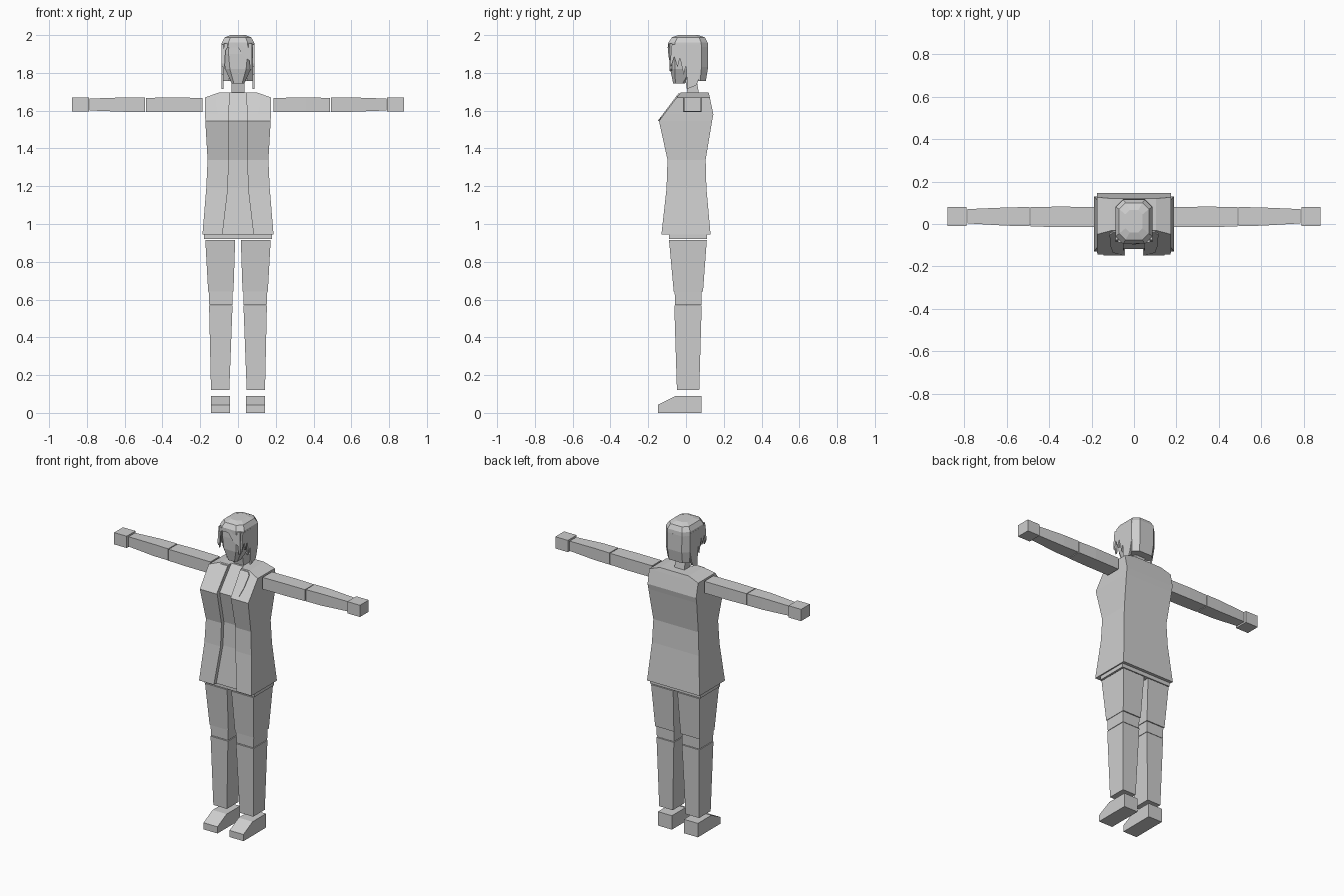
import bpy, bmesh

grey = bpy.data.materials.new("plain grey")
grey.diffuse_color = (0.62, 0.62, 0.62, 1)


def loft(name, rings):
    """Solid skinned through rings that share a point count."""
    bm = bmesh.new()
    loops = [[bm.verts.new(p) for p in ring] for ring in rings]
    n = len(loops[0])
    for a, b in zip(loops, loops[1:]):
        for i in range(n):
            j = (i + 1) % n
            bm.faces.new((a[i], a[j], b[j], b[i]))
    bm.faces.new(loops[0][::-1])
    bm.faces.new(loops[-1])
    bmesh.ops.recalc_face_normals(bm, faces=bm.faces)
    mesh = bpy.data.meshes.new(name)
    bm.to_mesh(mesh)
    bm.free()
    mesh.materials.append(grey)
    obj = bpy.data.objects.new(name, mesh)
    bpy.context.collection.objects.link(obj)
    return obj


def rect_z(x0, x1, y0, y1, z):
    return [(x0, y0, z), (x1, y0, z), (x1, y1, z), (x0, y1, z)]


def rect_x(x, y0, y1, z0, z1):
    return [(x, y0, z0), (x, y1, z0), (x, y1, z1), (x, y0, z1)]


def octagon(w, y0, y1, c, z):
    return [(-w + c, y0, z), (w - c, y0, z), (w, y0 + c, z), (w, y1 - c, z),
            (w - c, y1, z), (-w + c, y1, z), (-w, y1 - c, z), (-w, y0 + c, z)]


def side_plate(name, pts, x0, x1):
    return loft(name, [[(x, y, z) for y, z in pts] for x in (x0, x1)])


def mirrored(rings, s):
    return [[(s * x, y, z) for x, y, z in r] for r in rings]


# Coat with a recessed shirt strip down the front
def coat_ring(z, w, front, back, gap, depth=0.025):
    return [(-w, front, z), (-gap, front, z), (-gap, front + depth, z), (0, front + depth, z),
            (gap, front + depth, z), (gap, front, z), (w, front, z), (w, back, z), (-w, back, z)]


loft("coat", [coat_ring(*r) for r in [
    (0.945, 0.188, -0.13, 0.13, 0.082),
    (1.19, 0.168, -0.103, 0.108, 0.053),
    (1.34, 0.161, -0.098, 0.104, 0.05),
    (1.545, 0.173, -0.143, 0.138, 0.049),
    (1.58, 0.174, -0.117, 0.145, 0.048),
    (1.67, 0.175, -0.049, 0.126, 0.045),
    (1.695, 0.103, -0.03, 0.12, 0.043)]])

# Pelvis showing under the hem
loft("pelvis", [rect_z(-0.18, 0.18, -0.09, 0.11, z) for z in (0.92, 0.96)])

# Neck and face
loft("neck", [rect_z(-0.035, 0.035, 0.01, 0.07, 1.68),
              rect_z(-0.035, 0.035, -0.01, 0.05, 1.8)])
loft("head", [octagon(*r) for r in [
    (0.034, -0.068, -0.005, 0.012, 1.745),
    (0.068, -0.084, 0.05, 0.025, 1.82),
    (0.078, -0.087, 0.09, 0.028, 1.9),
    (0.078, -0.085, 0.1, 0.03, 1.955)]])

# Hair: crown cap, back block, fringe and side locks
loft("hair_crown", [octagon(*r) for r in [
    (0.087, -0.093, 0.117, 0.035, 1.935),
    (0.086, -0.093, 0.115, 0.035, 1.96),
    (0.07, -0.075, 0.1, 0.03, 1.988),
    (0.04, -0.04, 0.065, 0.02, 2.0)]])
loft("hair_back", [octagon(*r) for r in [
    (0.078, 0.035, 0.105, 0.03, 1.757),
    (0.086, 0.03, 0.117, 0.035, 1.83),
    (0.087, 0.0, 0.117, 0.035, 1.936)]])
fringes = {
    "fringe_wide": [(-0.02, 1.955), (0.0, 1.935), (0.028, 1.89), (0.06, 1.865),
                    (0.066, 1.81), (0.075, 1.82), (0.075, 1.955)],
    "fringe_narrow": [(-0.075, 1.955), (-0.04, 1.955), (-0.066, 1.92),
                      (-0.072, 1.82), (-0.078, 1.82)]}
for name, pts in fringes.items():
    loft(name, [[(x, y + abs(x) * 0.15, z) for x, z in pts] for y in (-0.097, -0.085)])
lock = [(-0.075, 1.95), (-0.085, 1.85), (-0.08, 1.83), (-0.062, 1.885), (-0.045, 1.83),
        (-0.032, 1.88), (-0.012, 1.79), (0.0, 1.84), (0.008, 1.715), (0.055, 1.735),
        (0.065, 1.76), (0.082, 1.83), (0.082, 1.95)]

for s, side in ((1, "left"), (-1, "right")):
    side_plate(side + "_hair_lock", lock, s * 0.076, s * 0.087)

    # Lapel lying on the sloped chest
    lapel = [(0.045, 1.69), (0.1, 1.69), (0.115, 1.675), (0.112, 1.61), (0.1, 1.565), (0.05, 1.546)]
    loft(side + "_lapel", [[(s * x, -0.143 + 0.753 * (z - 1.545) - t, z) for x, z in lapel]
                           for t in (-0.005, 0.007)])

    # Arm
    parts = {
        "upper_arm": [rect_x(0.187, -0.015, 0.08, 1.592, 1.668),
                      rect_x(0.36, -0.014, 0.082, 1.592, 1.669),
                      rect_x(0.488, -0.012, 0.079, 1.594, 1.668)],
        "forearm": [rect_x(0.493, -0.01, 0.08, 1.594, 1.669),
                    rect_x(0.6, -0.008, 0.078, 1.594, 1.67),
                    rect_x(0.785, 0.003, 0.07, 1.601, 1.664)],
        "hand": [rect_x(0.79, -0.01, 0.08, 1.595, 1.671),
                 rect_x(0.88, -0.01, 0.08, 1.595, 1.671)],
        # Leg
        "thigh": [rect_z(0.024, 0.158, -0.065, 0.09, 0.642),
                  rect_z(0.015, 0.173, -0.09, 0.11, 0.915)],
        "knee": [rect_z(0.03, 0.152, -0.058, 0.081, 0.572),
                 rect_z(0.028, 0.155, -0.06, 0.083, 0.642)],
        "shin": [rect_z(0.046, 0.143, -0.048, 0.07, 0.12),
                 rect_z(0.029, 0.153, -0.062, 0.083, 0.568)]}
    for name, rings in parts.items():
        loft(side + "_" + name, mirrored(rings, s))

    # Shoe wedge
    shoe = [(-0.148, 0), (-0.148, 0.043), (-0.055, 0.09), (0.083, 0.09), (0.083, 0)]
    side_plate(side + "_shoe", shoe, s * 0.043, s * 0.143)
